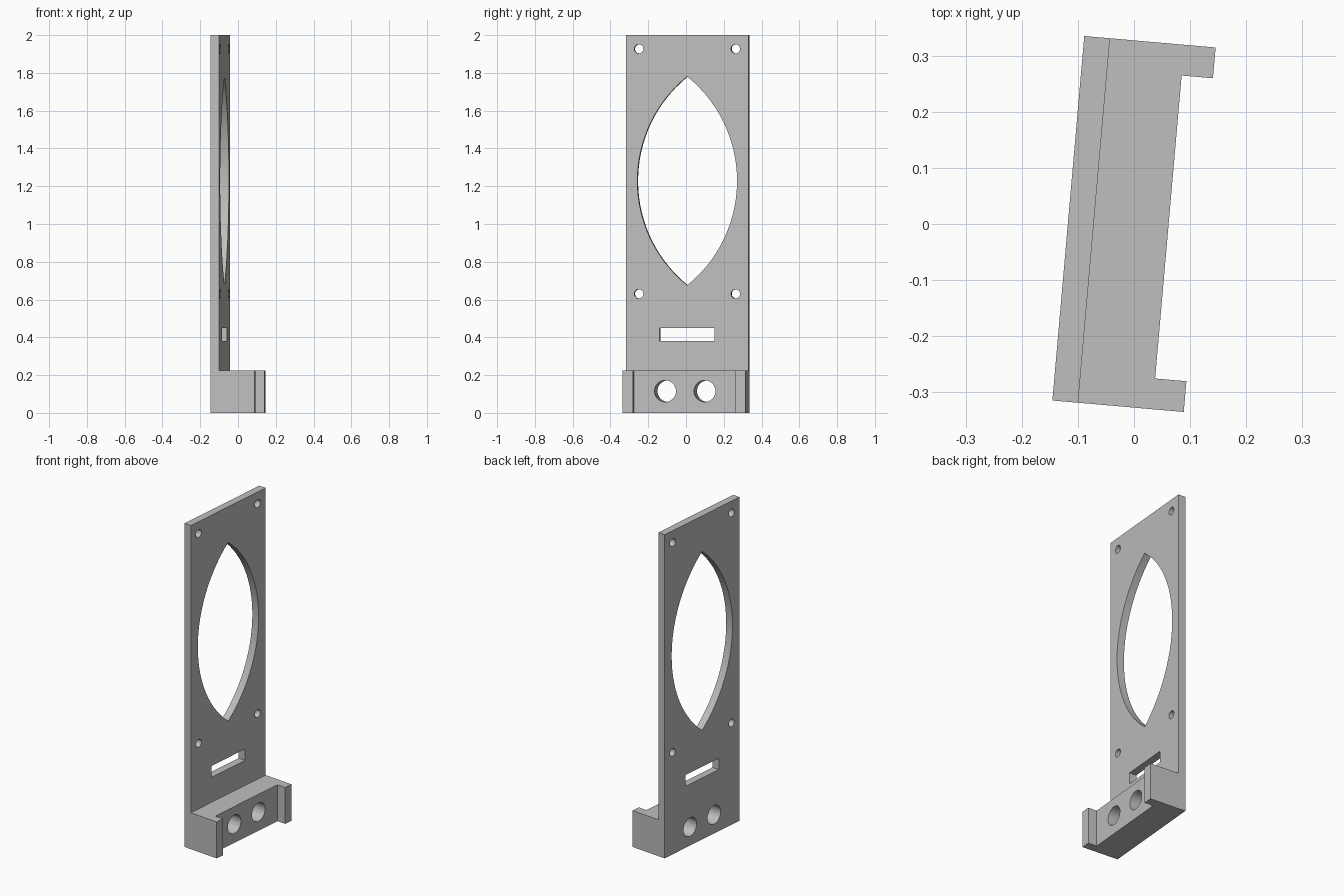
import bpy, bmesh, math

if "Cube" in bpy.data.objects:
    bpy.data.objects.remove(bpy.data.objects["Cube"], do_unlink=True)

# Main sizes
DEPTH, HALF_W, HEIGHT = 0.1175, 0.326, 2.0
PLATE_X = -0.0715      # front face of the plate
BASE_X = 0.0615        # recessed front face of the base
LIP = 0.055            # width of the end lips
BASE_H = 0.225


def new_object(name, bm):
    bmesh.ops.recalc_face_normals(bm, faces=bm.faces)
    mesh = bpy.data.meshes.new(name)
    bm.to_mesh(mesh)
    bm.free()
    obj = bpy.data.objects.new(name, mesh)
    bpy.context.collection.objects.link(obj)
    return obj


def extrude_up(bm, faces, height):
    result = bmesh.ops.extrude_face_region(bm, geom=faces)["geom"]
    verts = [g for g in result if isinstance(g, bmesh.types.BMVert)]
    bmesh.ops.translate(bm, verts=verts, vec=(0, 0, height))
    return [g for g in result if isinstance(g, bmesh.types.BMFace)]


def prism(bm, outline):
    """Closed (y, z) outline swept through the whole depth."""
    face = bm.faces.new([bm.verts.new((-0.3, y, z)) for y, z in outline])
    result = bmesh.ops.extrude_face_region(bm, geom=[face])["geom"]
    verts = [g for g in result if isinstance(g, bmesh.types.BMVert)]
    bmesh.ops.translate(bm, verts=verts, vec=(0.6, 0, 0))


def circle(y, z, r, n=32):
    return [(y + r * math.cos(math.tau * i / n), z + r * math.sin(math.tau * i / n))
            for i in range(n)]


def pointed_oval(z, half_w, half_h, n=28):
    r = (half_w ** 2 + half_h ** 2) / (2 * half_w)
    a = math.asin(half_h / r)
    arc = [(r * math.cos(t) - (r - half_w), r * math.sin(t))
           for t in (-a + 2 * a * i / n for i in range(n + 1))]
    arc[0], arc[-1] = (0, -half_h), (0, half_h)
    left = [(-y, h) for y, h in reversed(arc[1:-1])]
    return [(y, z + h) for y, h in arc + left]


# Bracket body: footprint of plate strip and lipped base, raised in two steps
bm = bmesh.new()
back_a, back_b, mid_b, mid_a = [bm.verts.new((x, y, 0)) for x, y in (
    (-DEPTH, -HALF_W), (-DEPTH, HALF_W), (PLATE_X, HALF_W), (PLATE_X, -HALF_W))]
inner = HALF_W - LIP
front = [bm.verts.new((x, y, 0)) for x, y in (
    (DEPTH, HALF_W), (DEPTH, inner), (BASE_X, inner),
    (BASE_X, -inner), (DEPTH, -inner), (DEPTH, -HALF_W))]
strip = bm.faces.new((back_a, back_b, mid_b, mid_a))
block = bm.faces.new([mid_a, mid_b] + front)
tops = extrude_up(bm, [strip, block], BASE_H)
plate_top = min(tops, key=lambda f: f.calc_center_median().x)
extrude_up(bm, [plate_top], HEIGHT - BASE_H)
bmesh.ops.dissolve_limit(bm, angle_limit=0.01, verts=bm.verts, edges=bm.edges)
bracket = new_object("mounting_bracket", bm)

# Openings: pointed oval, slot, corner screw holes and base holes
bm = bmesh.new()
prism(bm, pointed_oval(1.228, 0.265, 0.5525))
prism(bm, [(-0.146, 0.38), (0.146, 0.38), (0.146, 0.45), (-0.146, 0.45)])
for side in (-1, 1):
    prism(bm, circle(side * 0.105, 0.115, 0.057))
    for z in (0.63, 1.927):
        prism(bm, circle(side * 0.257, z, 0.024, 24))
cutter = new_object("opening_cutter", bm)
cutter.hide_render = True

cut = bracket.modifiers.new("openings", "BOOLEAN")
cut.operation, cut.solver, cut.object = "DIFFERENCE", "EXACT", cutter
bpy.ops.object.select_all(action="DESELECT")
bpy.context.view_layer.objects.active = bracket
bracket.select_set(True)
bpy.ops.object.modifier_apply(modifier=cut.name)
bpy.data.objects.remove(cutter, do_unlink=True)

# Plain grey finish
grey = bpy.data.materials.new("plain grey")
grey.use_nodes = True
colour = (0.52, 0.52, 0.52, 1)
grey.diffuse_color = colour
grey.node_tree.nodes["Principled BSDF"].inputs["Base Color"].default_value = colour
bracket.data.materials.clear()
bracket.data.materials.append(grey)

bpy.ops.object.shade_smooth_by_angle(angle=math.radians(30))
bracket.rotation_euler.z = math.radians(-5)
